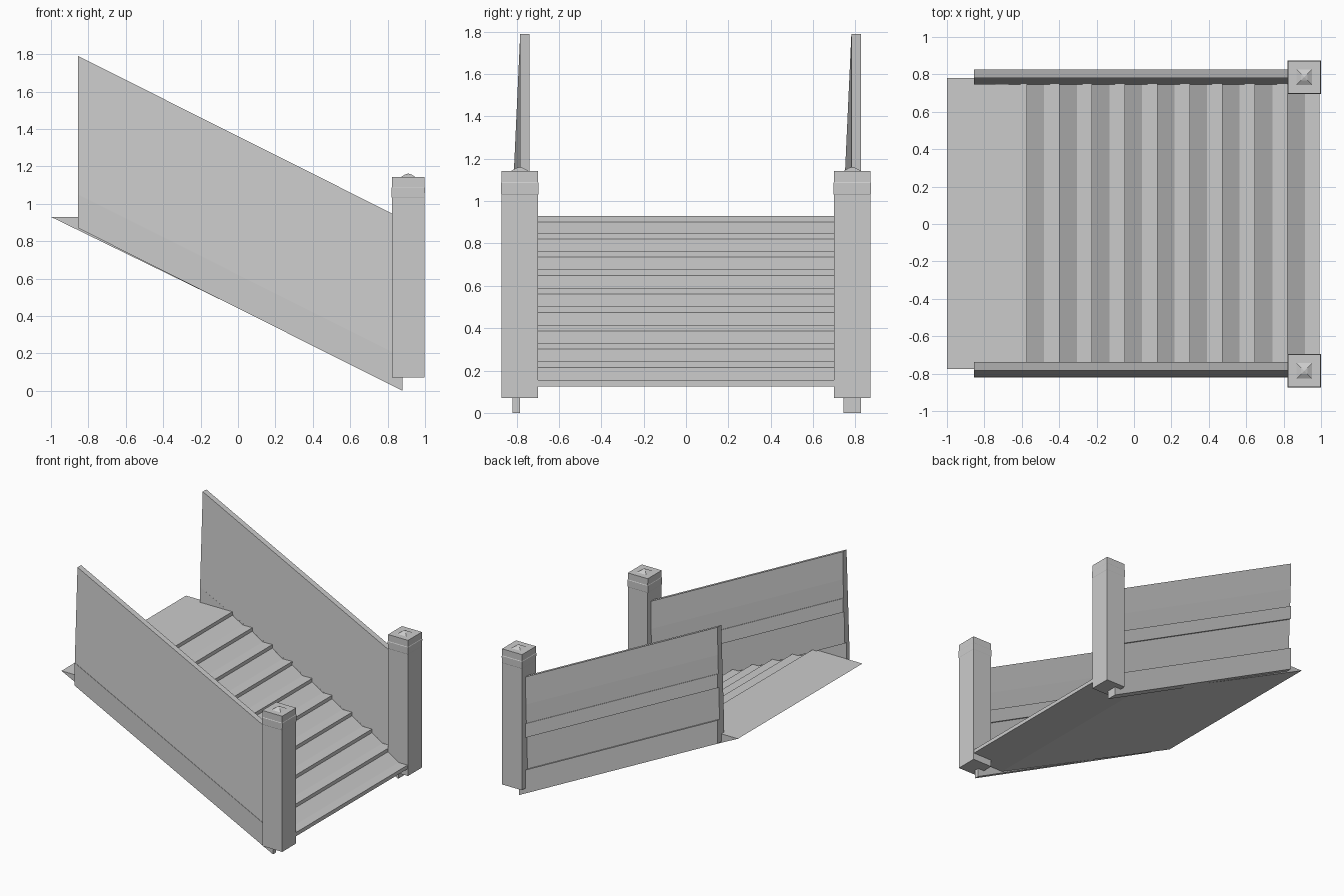
import bpy
import bmesh

if "Cube" in bpy.data.objects:
    bpy.data.objects.remove(bpy.data.objects["Cube"])


def loft(name, rings):
    """Closed solid through rings of equal point count, capped at both ends."""
    n = len(rings[0])
    bm = bmesh.new()
    loops = [[bm.verts.new(p) for p in ring] for ring in rings]
    bm.faces.new(loops[0])
    bm.faces.new(loops[-1])
    for a, b in zip(loops, loops[1:]):
        for i in range(n):
            j = (i + 1) % n
            bm.faces.new((a[i], a[j], b[j], b[i]))
    bmesh.ops.recalc_face_normals(bm, faces=bm.faces)
    mesh = bpy.data.meshes.new(name)
    bm.to_mesh(mesh)
    bm.free()
    obj = bpy.data.objects.new(name, mesh)
    bpy.context.collection.objects.link(obj)
    return obj


# Flight of steps: side profile with thin nosings, sloping risers and raking soffit
RUN, RISE, NOSE = 0.1742, 0.0869, 0.028
profile = [(-1.0, 0.93)]
for k in range(9):
    x = -0.572 + RUN * k
    z = 0.93 if k == 0 else 0.85 - RISE * (k - 1)
    profile += [(x, z), (x, z - NOSE), (x + 0.092, 0.85 - RISE * k)]
profile += [(0.993, 0.155), (0.993, 0.125), (0.65, 0.125)]
loft("stair_flight", [[(x, y, z) for x, z in profile] for y in (0.78, -0.775)])


# Side walls: a moulded cross-section (y offset, drop below top) sheared down the slope
def side_wall(name, y0, ledge, foot_y):
    section = [(0.0, 0.0), (-0.034, 0.74), (-0.034 - ledge, 0.74), (-0.037, 0.92),
               (foot_y, 0.92), (foot_y, 0.735), (0.022, 0.735), (0.030, 0.48),
               (0.045, 0.48), (0.045, 0.37), (0.036, 0.37), (0.043, 0.22), (0.045, 0.0)]
    ends = [(-0.855, 1.79), (0.88, 0.92)]
    loft(name, [[(x, y0 + y, top - d) for y, d in section] for x, top in ends])


side_wall("front_side_wall", -0.783, 0.003, 0.0)
side_wall("back_side_wall", 0.781, 0.0005, 0.045)


# Newel posts: square shaft, collar, flat cap and a small pyramid on top
def newel_post(name, cy):
    levels = [(0.07, 0.0865), (1.03, 0.0865), (1.034, 0.088), (1.086, 0.089),
              (1.09, 0.0865), (1.142, 0.087), (1.142, 0.041), (1.156, 0.018),
              (1.161, 0.002)]
    corners = [(-1, -1), (1, -1), (1, 1), (-1, 1)]
    loft(name, [[(0.91 + r * sx, cy + r * sy, z) for sx, sy in corners]
                for z, r in levels])


for label, cy in (("front", -0.785), ("back", 0.785)):
    newel_post(label + "_newel_post", cy)
